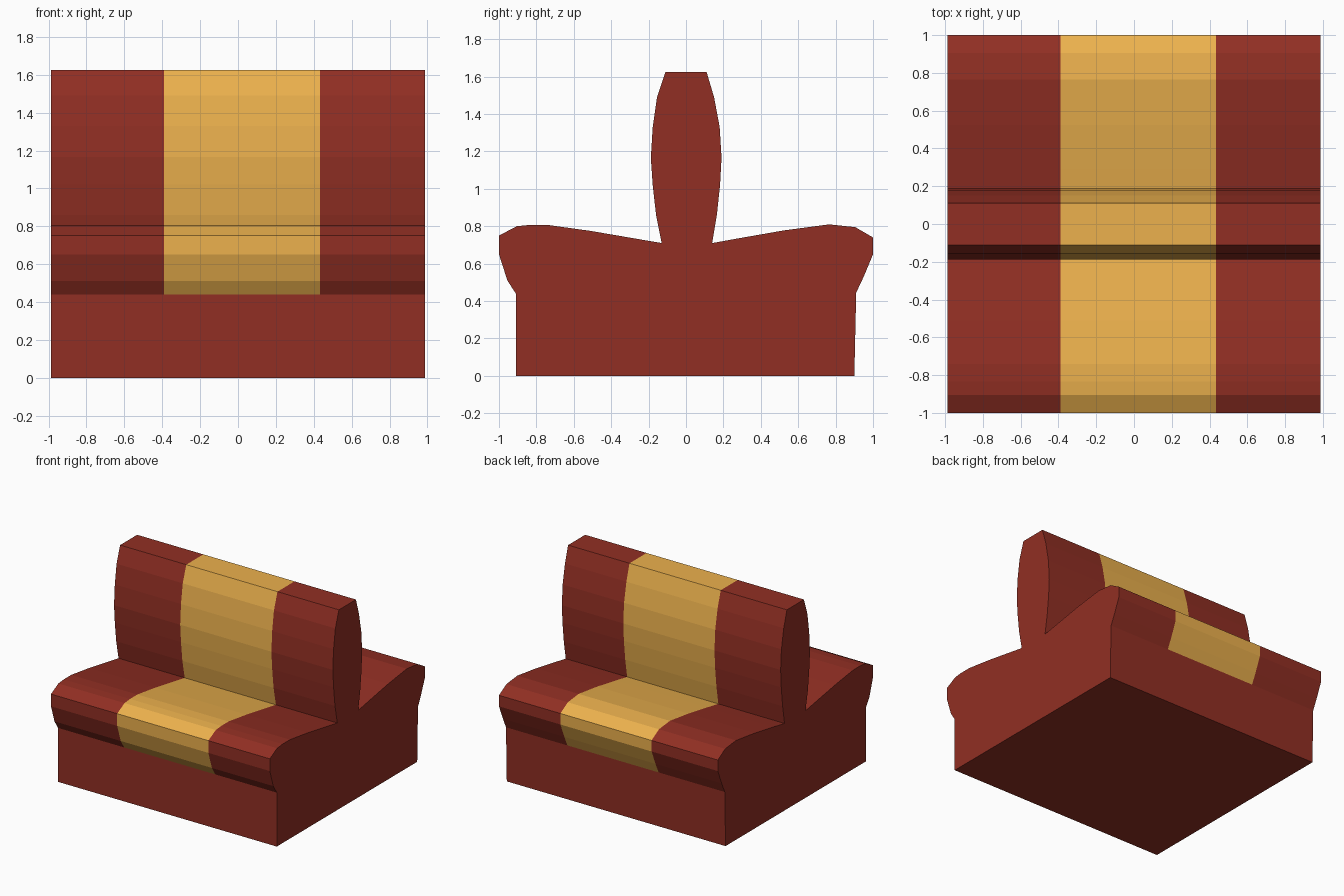
import bpy, bmesh

if "Cube" in bpy.data.objects:
    bpy.data.objects.remove(bpy.data.objects["Cube"])

# Side profile (y, z), split into the parts of the seat
base_front = [(-0.91, 0), (-0.91, 0.44)]
front_cushion = [(-0.955, 0.51), (-1, 0.65), (-1, 0.75), (-0.905, 0.80),
                 (-0.835, 0.807), (-0.74, 0.807), (-0.51, 0.775)]
backrest_front = [(-0.13, 0.71), (-0.16, 0.86), (-0.178, 1.02), (-0.188, 1.165),
                  (-0.178, 1.33), (-0.155, 1.49), (-0.11, 1.625)]
backrest_rear = [(0.11, 1.625), (0.15, 1.49), (0.18, 1.33), (0.19, 1.165),
                 (0.182, 1.02), (0.165, 0.86), (0.14, 0.71)]
rear_cushion = [(0.29, 0.737), (0.525, 0.778), (0.765, 0.81), (0.905, 0.795),
                (1, 0.74), (1, 0.65), (0.95, 0.53)]
base_rear = [(0.91, 0.445), (0.90, 0)]
profile = (base_front + front_cushion + backrest_front
           + backrest_rear + rear_cushion + base_rear)

HALF_WIDTH = 0.987
STATIONS = [-HALF_WIDTH, -0.39, 0.433, HALF_WIDTH]  # sides and stripe edges


def material(name, color):
    mat = bpy.data.materials.new(name)
    mat.diffuse_color = (*color, 1)
    mat.use_nodes = True
    mat.node_tree.nodes["Principled BSDF"].inputs["Base Color"].default_value = mat.diffuse_color
    return mat


# Double-sided bench swept across its width
bm = bmesh.new()
sections = [[bm.verts.new((x, y, z)) for y, z in profile] for x in STATIONS]
n = len(profile)
for band, (a, b) in enumerate(zip(sections, sections[1:])):
    for i in range(n):
        j = (i + 1) % n
        face = bm.faces.new((a[i], b[i], b[j], a[j]))
        # Middle band is striped, except on the plain base
        if band == 1 and 1 <= i < n - 2:
            face.material_index = 1

# End panels
bm.faces.new(sections[0])
bm.faces.new(sections[-1])
bmesh.ops.recalc_face_normals(bm, faces=bm.faces[:])

mesh = bpy.data.meshes.new("double_bench")
bm.to_mesh(mesh)
bm.free()
mesh.materials.append(material("red_upholstery", (0.283, 0.028, 0.017)))
mesh.materials.append(material("yellow_stripe", (0.84, 0.44, 0.075)))
bench = bpy.data.objects.new("double_bench", mesh)
bpy.context.collection.objects.link(bench)
